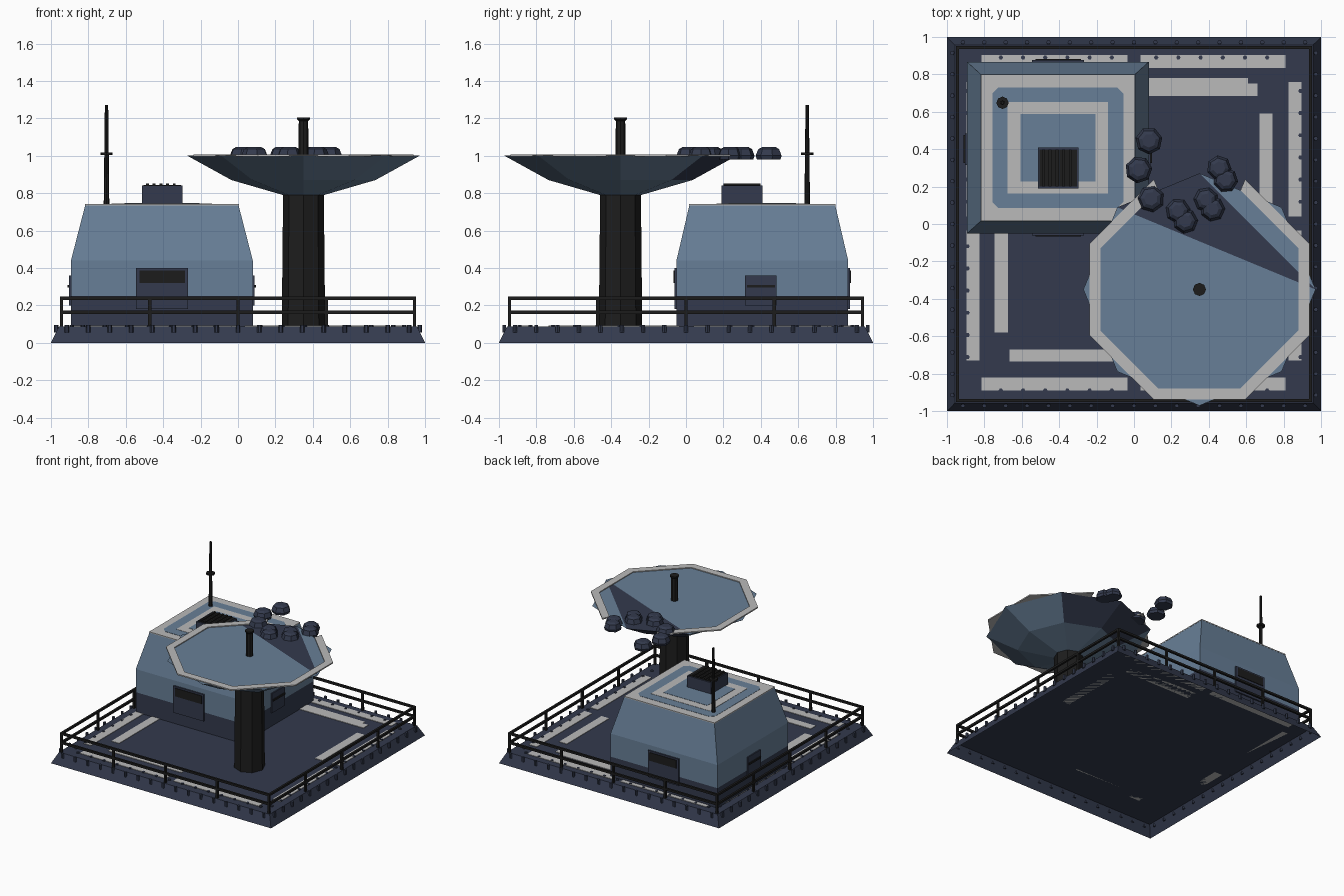
import bpy, bmesh, random
from math import sin, cos, radians, pi

if "Cube" in bpy.data.objects:
    bpy.data.objects.remove(bpy.data.objects["Cube"], do_unlink=True)


def material(name, r, g, b):
    m = bpy.data.materials.new(name)
    m.use_nodes = True
    m.diffuse_color = (r, g, b, 1)
    m.node_tree.nodes["Principled BSDF"].inputs["Base Color"].default_value = (r, g, b, 1)
    return m


BLUE = material("steel_blue", 0.137, 0.212, 0.31)
NAVY = material("dark_navy", 0.033, 0.042, 0.074)
GREY = material("pale_grey", 0.49, 0.49, 0.49)
BLACK = material("near_black", 0.012, 0.012, 0.012)


def rect(x0, x1, y0, y1, z):
    return [(x0, y0, z), (x1, y0, z), (x1, y1, z), (x0, y1, z)]


def ngon(x, y, r, z, n=8, turn=0.0):
    return [(x + r * cos(turn + i * 2 * pi / n), y + r * sin(turn + i * 2 * pi / n), z)
            for i in range(n)]


def loft(bm, rings, bottom=True, top=True):
    """Skin a stack of matching rings, lowest first."""
    vs = [[bm.verts.new(p) for p in ring] for ring in rings]
    n = len(vs[0])
    for a, b in zip(vs, vs[1:]):
        for i in range(n):
            j = (i + 1) % n
            bm.faces.new((a[i], a[j], b[j], b[i]))
    if bottom:
        bm.faces.new(vs[0][::-1])
    if top:
        bm.faces.new(vs[-1])
    return vs


def box(bm, x0, x1, y0, y1, z0, z1):
    loft(bm, [rect(x0, x1, y0, y1, z0), rect(x0, x1, y0, y1, z1)])


def part(name, build, *mats, rule=None):
    bm = bmesh.new()
    build(bm)
    bm.normal_update()
    if rule:
        for f in bm.faces:
            f.material_index = rule(f.calc_center_median())
    me = bpy.data.meshes.new(name)
    bm.to_mesh(me)
    bm.free()
    for m in mats:
        me.materials.append(m)
    ob = bpy.data.objects.new(name, me)
    bpy.context.scene.collection.objects.link(ob)


def boxes(name, mat, *dims):
    part(name, lambda bm: [box(bm, *d) for d in dims], mat)


# Base deck with sloped sides, hollow and open underneath
FLOOR = 0.087
part("base_deck", lambda bm: loft(bm, [rect(-1, 1, -1, 1, 0),
                                       rect(-.957, .957, -.957, .957, FLOOR)], bottom=False), NAVY)


# Floor markings
def markings(bm):
    z = (FLOOR, FLOOR + .004)
    for a, b in ((-.815, -.035), (.035, .81)):
        for y in (-.89, .835):
            box(bm, a, b, y, y + .068, *z)
    for a, b in ((-.73, -.035), (.04, .76)):
        for x in (-.895, .825):
            box(bm, x, x + .07, a, b, *z)
    box(bm, -.745, -.675, -.58, 0, *z)
    box(bm, .67, .74, .04, .59, *z)
    box(bm, -.665, 0, -.735, -.67, *z)
    box(bm, .05, .66, .685, .75, *z)
    box(bm, .05, .61, .75, .78, *z)


part("floor_markings", markings, GREY)


# Rows of small bolts round the floor edge
def bolts(bm):
    for row, count, z0 in ((.89, 15, FLOOR), (.972, 17, .055)):
        for i in range(count):
            t = -row + 2 * row * (i + .5) / count
            for x, y in ((t, row), (t, -row), (row, t), (-row, t)):
                loft(bm, [ngon(x, y, .012, z, 6) for z in (z0, .095)])


part("edge_bolts", bolts, NAVY)


# Perimeter railing
def railing(bm):
    r, e = .0085, .943
    for z in (.163, .238):
        for s in (-e, e):
            box(bm, -e - r, e + r, s - r, s + r, z - r, z + r)
            box(bm, s - r, s + r, -e - r, e + r, z - r, z + r)
    for s in (-e, e):
        for i in range(5):
            t = -e + i * e / 2
            box(bm, t - r, t + r, s - r, s + r, FLOOR, .238)
            if 0 < i < 4:
                box(bm, s - r, s + r, t - r, t + r, FLOOR, .238)


part("railing", railing, BLACK)

# Bunker with dark skirt and tapered upper walls
CX, CY = -.407, .408


def around(hx, hy, z):
    return rect(CX - hx, CX + hx, CY - hy, CY + hy, z)


part("bunker_walls", lambda bm: loft(bm, [around(.486, .459, FLOOR), around(.486, .459, .25),
                                          around(.486, .459, .44), around(.41, .39, .735)], bottom=False),
     NAVY, BLUE, rule=lambda c: int(c.z > .25))

# Roof in stepped colour bands
part("roof_trim", lambda bm: loft(bm, [around(.412, .392, .733), around(.412, .392, .741)]), GREY)


def chamfered(hx, hy, c, z):
    return [(CX + x, CY + y, z) for x, y in (
        (-hx + c, -hy), (hx - c, -hy), (hx, -hy + c), (hx, hy - c),
        (hx - c, hy), (-hx + c, hy), (-hx, hy - c), (-hx, -hy + c))]


part("roof_outer_band", lambda bm: loft(bm, [chamfered(.35, .323, .033, z) for z in (.739, .743)]), BLUE)
part("roof_inner_band", lambda bm: loft(bm, [around(.268, .245, z) for z in (.741, .745)]), GREY)
part("roof_centre", lambda bm: loft(bm, [around(.2, .18, z) for z in (.743, .747)]), BLUE)

# Rooftop vent with slats
boxes("vent_box", NAVY, (-.514, -.296, .19, .408, .74, .84))
boxes("vent_grille", BLACK, (-.504, -.306, .2, .398, .838, .843))
boxes("vent_slats", BLACK, *[(-.492 + i * .036, -.477 + i * .036, .2, .398, .84, .852) for i in range(5)])

# Mast
part("mast", lambda bm: loft(bm, [ngon(-.703, .648, r, z) for r, z in ((.015, .74), (.012, 1.0), (.009, 1.27))]), BLACK)
part("mast_disc", lambda bm: loft(bm, [ngon(-.703, .648, .033, z) for z in (1.004, 1.018)]), BLACK)

# Wall hatches, front and back, and side vents
for side, y, s in (("front", CY - .459, -1), ("back", CY + .459, 1)):
    y0, y1 = sorted((y - s * .01, y + s * .011))
    boxes(side + "_hatch", NAVY, (-.546, -.268, y0, y1, .18, .40))
    y0, y1 = sorted((y, y + s * .016))
    boxes(side + "_hatch_window", BLACK, (-.527, -.284, y0, y1, .32, .387))
for side, x, s in (("left", CX + .486, 1), ("right", CX - .486, -1)):
    x0, x1 = sorted((x - s * .01, x + s * .01))
    boxes(side + "_vent", NAVY, (x0, x1, .315, .485, .20, .36))
    x0, x1 = sorted((x, x + s * .018))
    boxes(side + "_vent_slot", BLACK, (x0, x1, .325, .475, .295, .31))

# Dish column
DX, DY = .35, -.35
part("dish_column", lambda bm: loft(bm, [ngon(DX, DY, .116, FLOOR), ngon(DX, DY, .109, .795)], bottom=False), BLACK)


# Dish bowl, with the broken sector in the dark colour
def bowl(bm):
    rings = loft(bm, [ngon(DX, DY, r, z) for r, z in ((.11, .79), (.385, .87), (.621, 1.0))], top=False)
    v = rings[-1]
    bm.faces.new([v[i] for i in (3, 4, 5, 6, 7, 0)])
    bm.faces.new([v[i] for i in (0, 2, 3)])
    bm.faces.new([v[i] for i in (0, 1, 2)])


def broken(c):
    if c.z > .99:
        return int(c.y > DY + .2 and c.x < .5)
    return int(c.z > .9 and c.y > DY + .35)


part("dish_bowl", bowl, BLUE, NAVY, rule=broken)


# Dish rim, open at the broken sector
def rim(bm):
    turn = radians(22.5)
    loops = [[bm.verts.new(p) for p in ngon(DX, DY, r, z, 8, turn)]
             for r, z in ((.573, .997), (.637, .997), (.637, 1.007), (.573, 1.007))]
    for i in range(8):
        if i == 1:
            continue
        j = (i + 1) % 8
        for a, b in zip(loops, loops[1:] + loops[:1]):
            bm.faces.new((a[i], a[j], b[j], b[i]))
    bm.faces.new([l[1] for l in loops])
    bm.faces.new([l[2] for l in loops][::-1])
    bmesh.ops.recalc_face_normals(bm, faces=bm.faces)


part("dish_rim", rim, GREY)

# Feed horn
part("dish_feed", lambda bm: loft(bm, [ngon(DX, DY, r, z) for r, z in (
    (.028, .99), (.025, 1.185), (.035, 1.195), (.035, 1.205))]), BLACK)

# Faceted, flat-bottomed debris lumps beside the break
random.seed(4)


def debris(bm):
    lumps = [(.08, .445), (.025, .29), (.09, .135), (.235, .07), (.275, .015),
             (.385, .13), (.42, .08), (.455, .3), (.49, .235)]
    for i, (x, y) in enumerate(lumps):
        size, turn = (.073 if i < 3 else .067), random.uniform(0, 1)
        loft(bm, [ngon(x, y, size * k, z, 7, turn) for k, z in (
            (.9, .98), (1, 1.0), (.8, 1.035), (.5, 1.047))])


part("debris_lumps", debris, NAVY)
